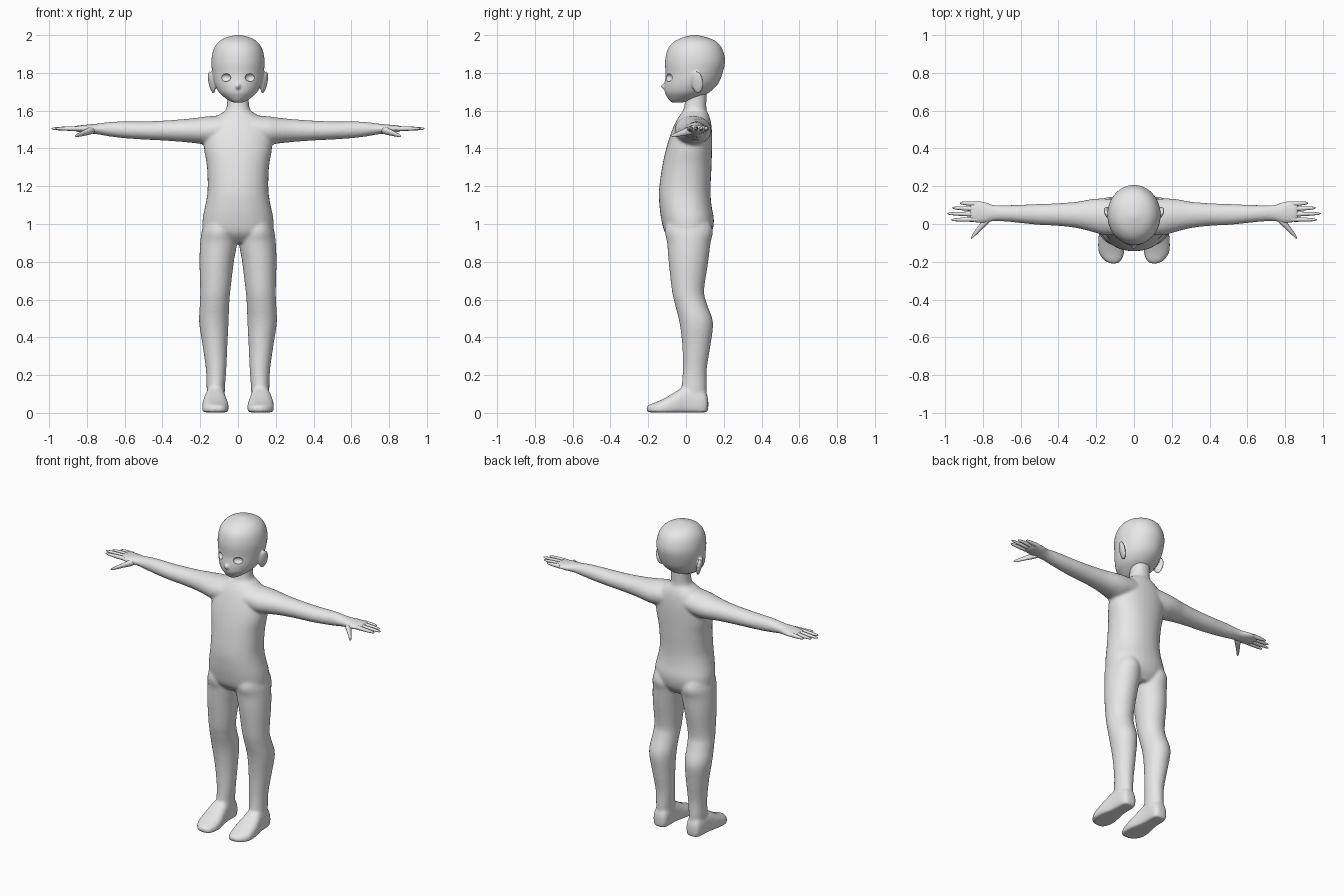
import bpy
import bmesh
import math
from mathutils import Matrix, Vector

cube = bpy.data.objects.get("Cube")
if cube:
    bpy.data.objects.remove(cube, do_unlink=True)

skin = bpy.data.materials.new("plain_grey")
skin.use_nodes = True
GREY = (0.8, 0.8, 0.8, 1)
skin.diffuse_color = GREY
skin.node_tree.nodes["Principled BSDF"].inputs["Base Color"].default_value = GREY


def smooth_rows(rows, steps=4):
    """Run a spline through the cross-section rows."""
    rows = [Vector(r) for r in rows]
    ends = [rows[0]] + rows + [rows[-1]]
    out = []
    for a, b, c, d in zip(ends, ends[1:], ends[2:], ends[3:]):
        for k in range(steps):
            t = k / steps
            out.append(b + (c - a) * t / 2
                       + (a - b * 2.5 + c * 2 - d / 2) * t ** 2
                       + ((b - c) * 1.5 + (d - a) / 2) * t ** 3)
    return out + [rows[-1]]


def loft(bm, rows, axis, side=1, power=2.0, sides=32):
    """Skin rounded sections (position, a0, a1, b0, b1) along an axis."""
    rings = []
    for t, a0, a1, b0, b1 in smooth_rows(rows):
        ring = []
        for i in range(sides):
            angle = math.tau * i / sides
            c, s = math.cos(angle), math.sin(angle)
            a = (a0 + a1) / 2 + (a1 - a0) / 2 * math.copysign(abs(c) ** (2 / power), c)
            b = (b0 + b1) / 2 + (b1 - b0) / 2 * math.copysign(abs(s) ** (2 / power), s)
            x, y, z = {"x": (t, a, b), "y": (a, t, b), "z": (a, b, t)}[axis]
            ring.append(bm.verts.new((x * side, y, z)))
        rings.append(ring)
    for low, high in zip(rings, rings[1:]):
        for i in range(sides):
            j = (i + 1) % sides
            bm.faces.new((low[i], low[j], high[j], high[i]))
    bm.faces.new(rings[0])
    bm.faces.new(rings[-1])


def ball(bm, centre, radii, turn=0.0, tilt=0.0):
    matrix = (Matrix.Translation(centre) @ Matrix.Rotation(turn, 4, "Z")
              @ Matrix.Rotation(tilt, 4, "Y") @ Matrix.Diagonal((*radii, 1)))
    bmesh.ops.create_uvsphere(bm, u_segments=32, v_segments=20, radius=1, matrix=matrix)


def symmetric(rows):
    return [(z, -w, w, front, back) for z, w, front, back in rows]


def finish(name, bm):
    bmesh.ops.recalc_face_normals(bm, faces=bm.faces)
    mesh = bpy.data.meshes.new(name)
    bm.to_mesh(mesh)
    bm.free()
    mesh.materials.append(skin)
    obj = bpy.data.objects.new(name, mesh)
    bpy.context.collection.objects.link(obj)
    return obj


def activate(obj):
    bpy.ops.object.select_all(action="DESELECT")
    obj.select_set(True)
    bpy.context.view_layer.objects.active = obj


def shade(obj):
    activate(obj)
    bpy.ops.object.shade_smooth_by_angle(angle=math.radians(50))


def blend(obj, voxel, rounds):
    """Fuse overlapping volumes into one soft surface."""
    activate(obj)
    remesh = obj.modifiers.new("fuse", "REMESH")
    remesh.mode = "VOXEL"
    remesh.voxel_size = voxel
    soften = obj.modifiers.new("soften", "SMOOTH")
    soften.factor = 0.5
    soften.iterations = rounds
    for name in ("fuse", "soften"):
        bpy.ops.object.modifier_apply(modifier=name)


# Torso and neck
body = bmesh.new()
torso = [(.9, .09, -.06, .1), (.95, .178, -.11, .135), (1.02, .188, -.13, .148),
         (1.1, .173, -.141, .135), (1.18, .161, -.143, .13), (1.3, .164, -.127, .135),
         (1.4, .18, -.105, .138), (1.48, .178, -.08, .138), (1.54, .15, -.055, .132),
         (1.58, .1, -.03, .12), (1.61, .062, -.012, .108), (1.7, .056, 0, .11)]
loft(body, symmetric(torso), "z", power=2.2)

# Limb sections for the left side, repeated on the right
leg = [(1.06, .05, .16, -.08, .1), (.97, .014, .19, -.112, .142), (.9, .005, .2, -.1, .13),
       (.8, .022, .204, -.092, .118), (.65, .04, .2, -.075, .096), (.58, .046, .202, -.06, .11),
       (.48, .05, .206, -.035, .143), (.36, .056, .188, -.02, .13), (.23, .062, .17, -.017, .11),
       (.13, .069, .166, -.025, .109), (.05, .07, .165, -.04, .105)]
foot = [(.118, .095, .14, .02, .07), (.095, .072, .165, -.02, .12), (0, .066, .175, -.02, .14),
        (-.05, .058, .185, -.02, .115), (-.1, .05, .19, -.02, .085), (-.15, .052, .186, -.02, .06),
        (-.19, .065, .16, -.01, .045), (-.208, .085, .13, .01, .035)]
arm = [(.08, -.06, .13, 1.43, 1.575), (.16, -.058, .135, 1.42, 1.57), (.22, -.042, .132, 1.427, 1.562),
       (.3, -.022, .118, 1.435, 1.554), (.4, -.01, .11, 1.442, 1.547), (.5, -.005, .106, 1.447, 1.543),
       (.6, .005, .102, 1.454, 1.543), (.67, .012, .1, 1.462, 1.541), (.74, .015, .101, 1.474, 1.532),
       (.8, .003, .12, 1.481, 1.526), (.85, .01, .12, 1.488, 1.521), (.87, .016, .114, 1.495, 1.516)]
for side in (-1, 1):
    loft(body, leg, "z", side)
    loft(body, foot, "y", side, power=2.5)
    loft(body, arm, "x", side)
for v in body.verts:
    v.co.z = max(v.co.z, 0.003)
body_obj = finish("body", body)
blend(body_obj, 0.008, 8)
shade(body_obj)

# Fingers (base y, tip x, tip y) and thumb
for side, label in ((1, "left"), (-1, "right")):
    hand = bmesh.new()
    for base, reach, tip in ((.106, .922, .111), (.08, .962, .085), (.052, .988, .055), (.025, .967, .022)):
        rows = []
        for t, r in ((0, .013), (.35, .012), (.7, .0095), (.93, .006), (1, .001)):
            x, y = .83 + (reach - .83) * t, base + (tip - base) * t
            rows.append((x, y - r, y + r, 1.505 - r, 1.505 + r))
        loft(hand, rows, "x", side, sides=12)
    thumb = []
    for x, y, z, r in ((.75, .04, 1.5, .01), (.78, .02, 1.494, .02), (.81, -.012, 1.484, .016),
                       (.84, -.048, 1.473, .011), (.855, -.066, 1.468, .008), (.863, -.076, 1.466, .002)):
        thumb.append((x, y - r * 1.3, y + r * 1.3, z - r, z + r))
    loft(hand, thumb, "x", side, sides=16)
    shade(finish(label + "_fingers", hand))

# Head with nose and ears
head = bmesh.new()
skull = [(1.642, .02, -.07, -.03), (1.652, .045, -.086, .03), (1.675, .078, -.102, .085),
         (1.7, .103, -.113, .128), (1.74, .123, -.114, .168), (1.79, .135, -.108, .191),
         (1.86, .141, -.111, .207), (1.92, .131, -.099, .195), (1.96, .107, -.07, .168),
         (1.985, .07, -.025, .12), (2, .015, .03, .06)]
loft(head, symmetric(skull), "z", sides=48)
ball(head, (0, -.112, 1.728), (.013, .021, .016))
for side in (-1, 1):
    ball(head, (.14 * side, .06, 1.75), (.013, .033, .06), -.35 * side, .2 * side)
head_obj = finish("head", head)
blend(head_obj, 0.006, 5)

# Hollows for eyes, ears and mouth
hollow = bmesh.new()
ball(hollow, (0, -.116, 1.686), (.014, .008, .003))
for side in (-1, 1):
    ball(hollow, (.064 * side, -.09, 1.775), (.029, .02, .021), .4 * side)
    ball(hollow, (.162 * side, .048, 1.76), (.01, .018, .036), -.35 * side, .2 * side)
cutter = finish("hollow_cutter", hollow)
cutter.hide_render = True
activate(head_obj)
cut = head_obj.modifiers.new("hollows", "BOOLEAN")
cut.operation = "DIFFERENCE"
cut.solver = "EXACT"
cut.object = cutter
bpy.ops.object.modifier_apply(modifier=cut.name)
bpy.data.objects.remove(cutter, do_unlink=True)
shade(head_obj)
